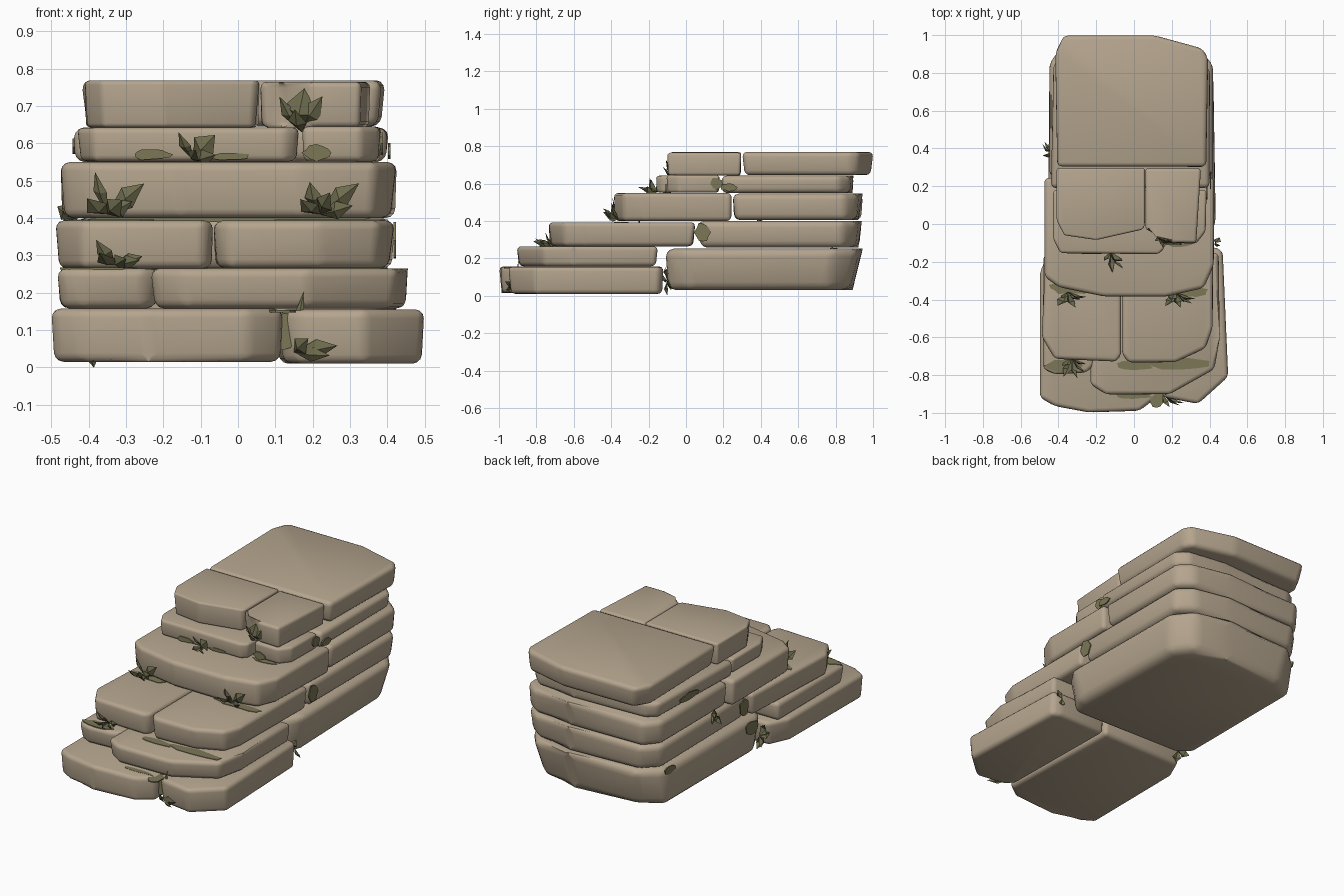
import bpy, bmesh, math, random
from mathutils import Vector
random.seed(4)

def material(name, col):
    m = bpy.data.materials.new(name)
    m.diffuse_color = (*col, 1)
    return m

STONE = material("sandstone", (0.46, 0.375, 0.27))
MOSS = material("moss", (0.20, 0.185, 0.095))
LEAF = material("leaf_green", (0.155, 0.15, 0.075))

def finish(bm, name, mat, smooth=True):
    bmesh.ops.recalc_face_normals(bm, faces=bm.faces)
    me = bpy.data.meshes.new(name)
    bm.to_mesh(me)
    bm.free()
    me.materials.append(mat)
    ob = bpy.data.objects.new(name, me)
    bpy.context.collection.objects.link(ob)
    if smooth:
        bpy.context.view_layer.objects.active = ob
        ob.select_set(True)
        bpy.ops.object.shade_smooth_by_angle(angle=math.radians(40))
        ob.select_set(False)
    return ob

def slab(name, pts, z0, z1, under=0.015, bevel=0.024):
    """Worn stone: plan outline extruded, bottom pulled in, edges rounded."""
    bm = bmesh.new()
    cx = sum(p[0] for p in pts) / len(pts)
    cy = sum(p[1] for p in pts) / len(pts)
    low, top = [], []
    for x, y in pts:
        d = Vector((cx - x, cy - y, 0)).normalized() * under * random.uniform(0.3, 1.4)
        low.append(bm.verts.new((x + d.x, y + d.y, z0)))
        top.append(bm.verts.new((x, y, z1)))
    bm.faces.new(low[::-1])
    bm.faces.new(top)
    n = len(pts)
    for i in range(n):
        j = (i + 1) % n
        bm.faces.new((low[i], low[j], top[j], top[i]))
    bmesh.ops.bevel(bm, geom=bm.edges[:], offset=bevel, segments=3, profile=0.5,
                    affect='EDGES', clamp_overlap=True)
    return finish(bm, name, STONE)

# Front steps, bottom to top
slab("step1_left", [(-.5, -.92), (-.42, -.965), (-.24, -1), (.03, -.99), (.12, -.92),
                    (.10, -.12), (-.44, -.12), (-.5, -.25)], .015, .157, .02)
slab("step1_right", [(.11, -.88), (.16, -.92), (.34, -.955), (.5, -.81), (.47, -.14),
                     (.42, -.12), (.105, -.12)], .01, .155, .02)
slab("step2_left", [(-.485, -.77), (-.42, -.8), (-.25, -.79), (-.21, -.75),
                    (-.22, -.16), (-.48, -.16)], .158, .265)
slab("step2_right", [(-.235, -.85), (-.15, -.905), (.19, -.905), (.43, -.77), (.455, -.6),
                     (.45, -.15), (-.215, -.15)], .158, .265)
slab("step3_left", [(-.49, -.6), (-.42, -.715), (-.09, -.73), (-.067, -.69),
                    (-.067, .05), (-.46, .05)], .265, .393)
slab("step3_right", [(-.066, -.69), (-.03, -.735), (.22, -.735), (.38, -.66), (.42, -.55),
                     (.42, .05), (-.066, .05)], .265, .393)
slab("step4", [(-.475, -.28), (-.4, -.335), (-.16, -.385), (.17, -.385), (.37, -.34),
               (.425, -.22), (.425, .245), (-.475, .245)], .40, .55)
slab("step5_left", [(-.43, -.08), (-.39, -.155), (.13, -.16), (.163, -.13),
                    (.163, .18), (-.43, .18)], .552, .642, .01, .016)
slab("step5_right", [(.172, -.1), (.33, -.105), (.38, -.04), (.385, .18), (.172, .18)],
     .552, .645, .01, .016)
slab("step6_left", [(-.41, .02), (-.37, -.06), (-.2, -.085), (.045, -.03), (.058, -.01),
                    (.058, .295), (-.41, .295)], .643, .768, .01, .022)
slab("step6_right", [(.06, -.03), (.12, -.05), (.2, -.1), (.33, -.1), (.355, .295),
                     (.06, .295)], .643, .765, .01, .016)

# Stacked slabs at the back, bottom to top
slab("back1", [(-.38, -.11), (.36, -.11), (.44, -.02), (.43, .80), (.33, .925), (.1, .945),
               (-.33, .945), (-.45, .82), (-.46, -.03)], .03, .252, .05, .045)
slab("back3", [(-.44, .06), (.42, .06), (.42, .84), (.33, .92), (.1, .94),
               (-.36, .94), (-.445, .84)], .258, .400, .02, .035)
slab("back4", [(-.45, .25), (.42, .25), (.42, .85), (.34, .92), (.1, .945),
               (-.38, .945), (-.45, .85)], .405, .546, .02, .032)
slab("back5", [(-.44, .19), (.40, .19), (.405, .82), (.34, .88), (.1, .895),
               (-.36, .895), (-.43, .85)], .55, .642, .01, .026)
slab("back6", [(-.41, .3), (.385, .3), (.395, .88), (.365, .93), (.11, 1.002),
               (-.38, 1.002), (-.42, .9)], .645, .769, .035, .026)

def moss(c, u, v):
    """Thin irregular patch spanned by half-vectors u and v."""
    c, u, v = Vector(c), Vector(u), Vector(v)
    nrm = u.cross(v).normalized() * 0.003
    bm = bmesh.new()
    rings = []
    for s in (-1, 1):
        rings.append([])
    for i in range(12):
        a = i * math.tau / 12
        r = random.uniform(0.85, 1.2)
        p = c + u * math.cos(a) * r + v * math.sin(a) * r
        rings[0].append(bm.verts.new(p - nrm))
        rings[1].append(bm.verts.new(p + nrm))
    for ring in rings:
        bm.faces.new(ring)
    for i in range(12):
        j = (i + 1) % 12
        bm.faces.new((rings[0][i], rings[0][j], rings[1][j], rings[1][i]))
    finish(bm, "moss_patch", MOSS, False)

# Moss on treads (beside the next riser)
for x, y, z, rx, ry in [(.25, -.74, .265, .17, .03), (.0, -.75, .265, .1, .025),
                        (-.36, -.75, .265, .1, .03), (.12, -.92, .15, .035, .05),
                        (.25, -.36, .393, .14, .025), (-.33, -.34, .393, .12, .03),
                        (.24, -.1, .55, .07, .02), (.0, -.91, .155, .1, .015)]:
    moss((x, y, z), (rx, 0, 0), (0, ry, 0))
# Moss on risers
for x, y, z, rx, rz in [(-.23, -.157, .57, .05, .014), (.21, -.106, .575, .035, .02),
                        (-.02, -.157, .565, .05, .01), (.12, -.89, .1, .04, .05),
                        (.0, -.25, .397, .36, .008)]:
    moss((x, y, z), (rx, 0, 0), (0, 0, rz))
# Moss on the flanks
for x, y, z, ry, rz in [(.42, .09, .34, .04, .05), (-.446, .1, .34, .04, .045),
                        (.405, .23, .58, .04, .02), (-.44, .6, .59, .08, .02),
                        (.385, .16, .6, .03, .03), (-.455, .05, .2, .05, .04),
                        (-.445, .78, .235, .05, .02)]:
    moss((x, y, z), (0, ry, 0), (0, 0, rz))

def plant(c, leaves, name="leaf_tuft"):
    """Tuft of folded pointed leaves; each leaf is (direction, width)."""
    bm = bmesh.new()
    c = Vector(c)
    for d, w in leaves:
        d = Vector(d)
        side = d.cross(Vector((0.3, 1, 0.2))).normalized() * w / 2
        up = side.cross(d).normalized() * w * 0.25
        base = bm.verts.new(c)
        mid = bm.verts.new(c + d * 0.55 - up)
        a = bm.verts.new(c + d * 0.6 + side)
        b = bm.verts.new(c + d * 0.5 - side)
        tip = bm.verts.new(c + d + up)
        for f in ((base, a, mid), (base, mid, b), (mid, a, tip), (mid, tip, b)):
            bm.faces.new(f)
    finish(bm, name, LEAF, False)

# Leaf tufts growing from the cracks
plant((-.35, -.36, .41), [((-.035, -.04, .11), .035), ((.095, -.04, .08), .06),
                          ((-.05, -.08, .03), .06), ((.03, -.09, .03), .06), ((.06, -.05, .03), .05)])
plant((.22, -.36, .41), [((-.03, -.05, .08), .05), ((.10, -.05, .08), .06),
                         ((-.05, -.08, .03), .05), ((.02, -.09, .05), .05), ((.08, -.07, .02), .05)])
plant((-.12, -.15, .555), [((-.04, -.05, .07), .03), ((.05, -.06, .06), .075),
                           ((0, -.11, .02), .04), ((.05, -.09, .01), .05)])
plant((.17, -.05, .63), [((0, -.06, .105), .10), ((-.06, -.05, .09), .04),
                         ((.05, -.07, .09), .06), ((-.02, -.08, .05), .05)])
plant((-.33, -.71, .275), [((-.05, -.05, .06), .04), ((.06, -.08, .01), .04),
                           ((-.04, -.10, .02), .05), ((.02, -.11, .01), .05), ((.07, -.04, .02), .04)])
plant((.15, -.9, .04), [((.025, .0, .165), .03), ((.11, -.06, .015), .055),
                        ((.03, -.075, .03), .05), ((.09, -.07, -.01), .04)])
plant((-.43, .38, .40), [((-.06, .03, .03), .05), ((-.05, -.03, -.05), .05),
                         ((-.05, .05, -.03), .04)])
plant((-.40, -.1, .08), [((-.05, .0, .08), .06), ((-.05, -.03, .02), .05),
                         ((.01, -.01, -.08), .05), ((-.05, .03, -.04), .06)])
plant((.43, -.1, .1), [((.02, .02, -.07), .04), ((.02, -.02, .05), .04)])
